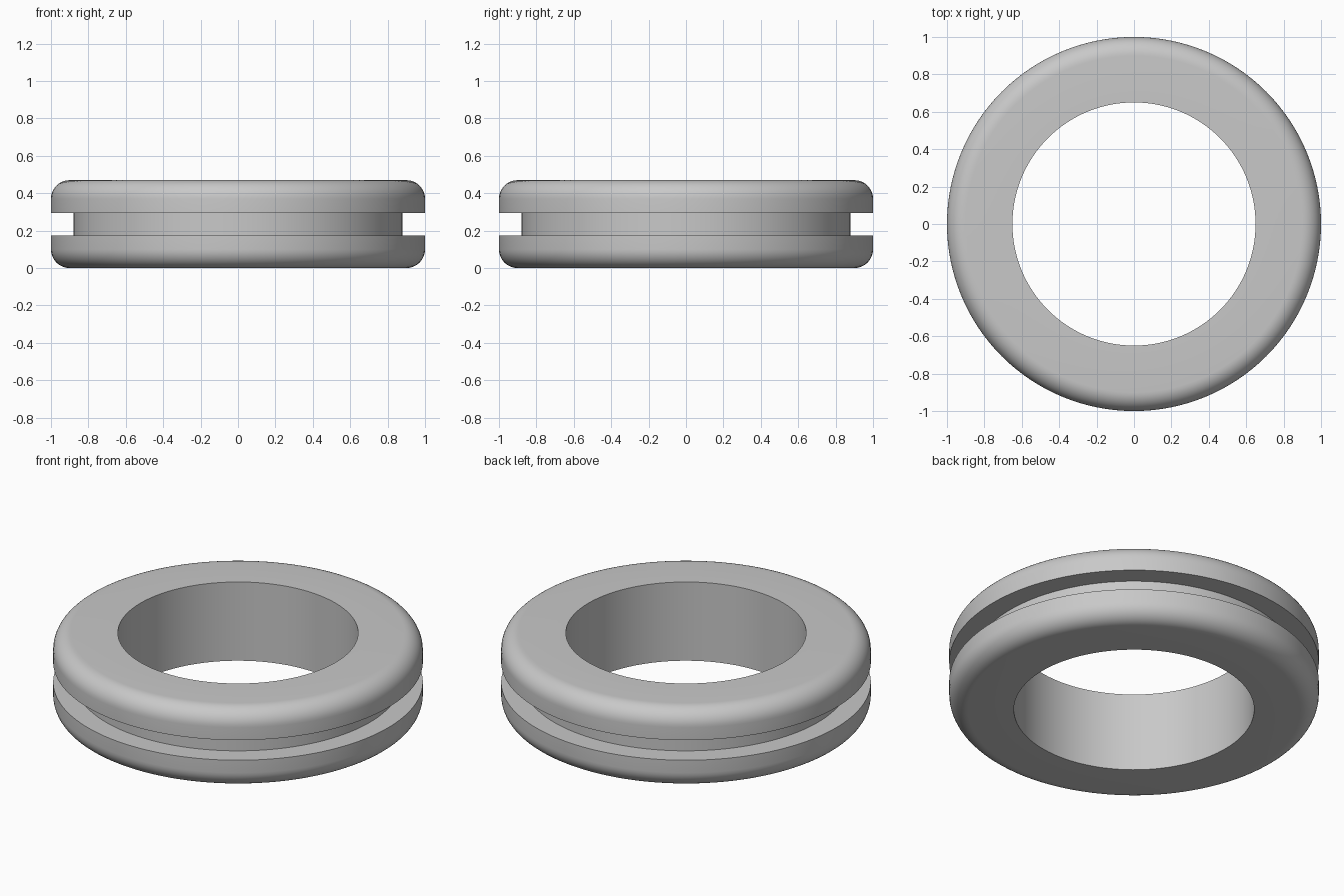
import bpy, bmesh
from math import sin, cos, pi, radians
from mathutils import Matrix

cube = bpy.data.objects.get("Cube")
if cube:
    bpy.data.objects.remove(cube, do_unlink=True)

SEGMENTS = 128
HEIGHT = 0.47
OUTER, INNER, GROOVE = 1.0, 0.65, 0.88
LIP = 0.175          # thickness of each flange
FILLET = 0.1         # rounded outer rim
STEPS = 10

# Rubber material
rubber = bpy.data.materials.new("grey rubber")
rubber.use_nodes = True
colour = (0.58, 0.58, 0.58, 1.0)
rubber.diffuse_color = colour
rubber.node_tree.nodes["Principled BSDF"].inputs["Base Color"].default_value = colour

# Lower half of the cross-section, from the bore out to the groove floor
lower = [(INNER, 0.0)]
for i in range(STEPS + 1):
    a = pi / 2 * i / STEPS
    lower.append((OUTER - FILLET + FILLET * sin(a), FILLET - FILLET * cos(a)))
lower += [(OUTER, LIP), (GROOVE, LIP)]

# Mirror it for the upper half
profile = lower + [(r, HEIGHT - z) for r, z in reversed(lower)]

# Revolve the closed cross-section into a ring
bm = bmesh.new()
verts = [bm.verts.new((r, 0, z)) for r, z in profile]
edges = [bm.edges.new((v, verts[(i + 1) % len(verts)])) for i, v in enumerate(verts)]
bmesh.ops.spin(bm, geom=verts + edges, cent=(0, 0, 0), axis=(0, 0, 1),
               angle=2 * pi, steps=SEGMENTS, use_merge=True)
bmesh.ops.remove_doubles(bm, verts=bm.verts, dist=1e-5)
bmesh.ops.recalc_face_normals(bm, faces=bm.faces)

mesh = bpy.data.meshes.new("grommet_ring")
bm.to_mesh(mesh)
bm.free()
mesh.materials.append(rubber)
ring = bpy.data.objects.new("grommet_ring", mesh)
bpy.context.collection.objects.link(ring)

# Smooth rounds, sharp groove and bore edges
bpy.ops.object.select_all(action="DESELECT")
ring.select_set(True)
bpy.context.view_layer.objects.active = ring
bpy.ops.object.shade_smooth_by_angle(angle=radians(30))
